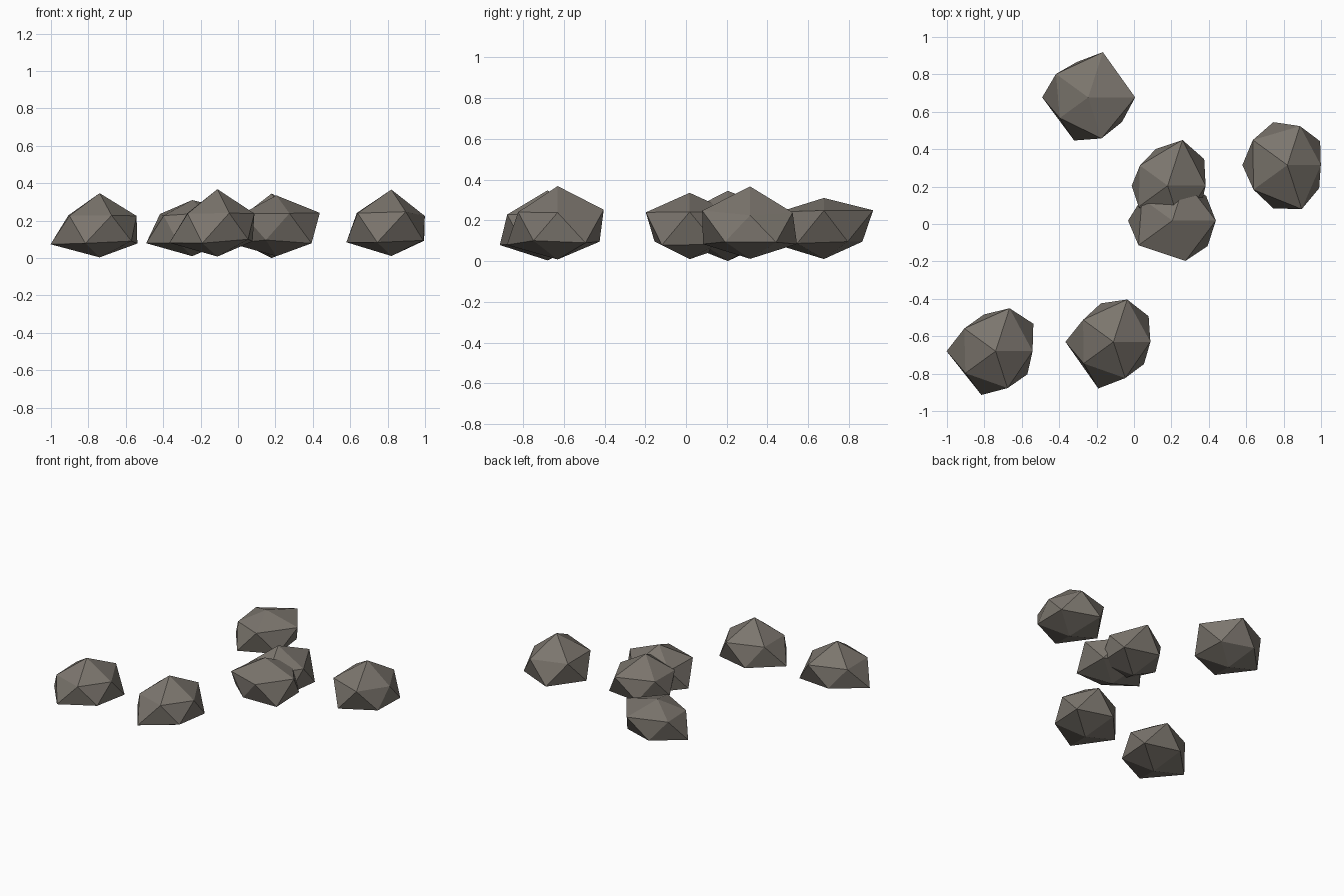
import bpy, bmesh
from math import sin, cos, radians

stone = bpy.data.materials.new("grey_brown_stone")
stone.diffuse_color = (0.20, 0.18, 0.155, 1)

# Each rock is a squashed icosahedron whose corners are pushed in or out:
# centre, squash, bottom, lower ring (36 deg onward), upper ring (0 deg onward), top
ROCKS = {
    "rock_front_left":   ((-0.74, -0.68, 0.160), 0.66, 0.237,
                          (0.279, 0.230, 0.293, 0.275, 0.235), (0.221, 0.270, 0.231, 0.223, 0.232), 0.283),
    "rock_front_middle": ((-0.11, -0.63, 0.170), 0.69, 0.235,
                          (0.260, 0.242, 0.287, 0.293, 0.226), (0.221, 0.266, 0.224, 0.220, 0.228), 0.287),
    "rock_right":        ((0.82, 0.315, 0.165), 0.67, 0.230,
                          (0.242, 0.270, 0.269, 0.272, 0.235), (0.200, 0.245, 0.255, 0.250, 0.277), 0.300),
    "rock_back":         ((-0.245, 0.677, 0.163), 0.68, 0.225,
                          (0.222, 0.222, 0.275, 0.271, 0.250), (0.281, 0.284, 0.238, 0.210, 0.258), 0.216),
    "rock_centre_back":  ((0.18, 0.205, 0.160), 0.68, 0.235,
                          (0.270, 0.230, 0.215, 0.250, 0.240), (0.227, 0.287, 0.205, 0.214, 0.250), 0.272),
    "rock_centre_front": ((0.205, 0.018, 0.160), 0.70, 0.215,
                          (0.250, 0.250, 0.265, 0.203, 0.260), (0.260, 0.250, 0.225, 0.250, 0.253), 0.250),
}


def make_rock(name, centre, squash, bottom, lower, upper, top):
    bm = bmesh.new()
    flat, rise = 0.8944, 0.4472 * squash

    def ring(radii, start, side):
        return [bm.verts.new((r * flat * cos(radians(start + 72 * i)),
                              r * flat * sin(radians(start + 72 * i)),
                              r * rise * side)) for i, r in enumerate(radii)]

    base = bm.verts.new((0, 0, -bottom * squash))
    tip = bm.verts.new((0, 0, top * squash))
    lo, up = ring(lower, 36, -1), ring(upper, 0, 1)
    for i in range(5):
        j = (i + 1) % 5
        bm.faces.new((base, lo[j], lo[i]))
        bm.faces.new((tip, up[i], up[j]))
        bm.faces.new((up[i], lo[i], up[j]))
        bm.faces.new((lo[i], lo[j], up[j]))
    bmesh.ops.recalc_face_normals(bm, faces=bm.faces)
    mesh = bpy.data.meshes.new(name)
    bm.to_mesh(mesh)
    bm.free()
    mesh.materials.append(stone)
    obj = bpy.data.objects.new(name, mesh)
    obj.location = centre
    bpy.context.collection.objects.link(obj)


for name, shape in ROCKS.items():
    make_rock(name, *shape)
